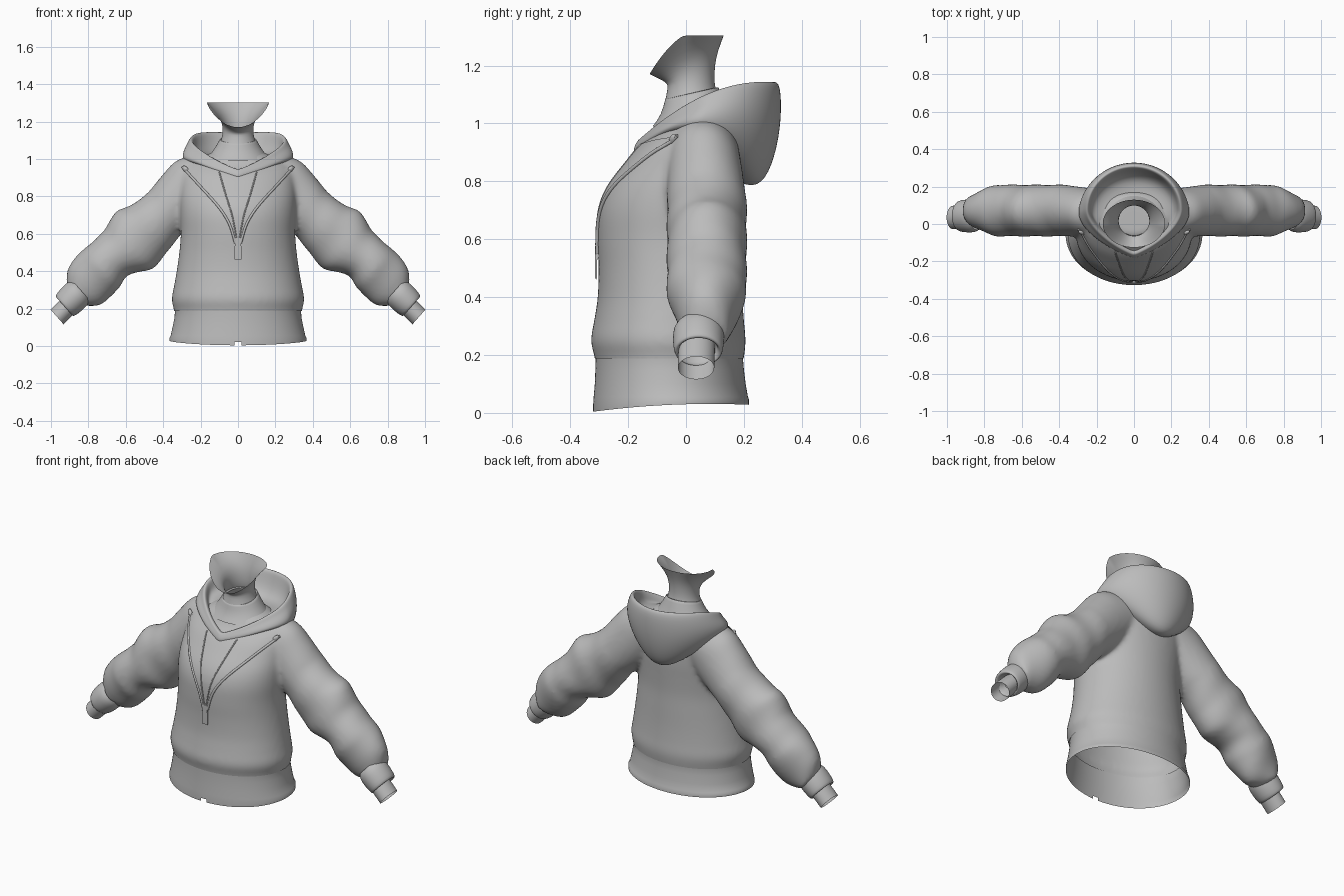
import bpy, bmesh, math
from mathutils import Vector
from mathutils.bvhtree import BVHTree

cube = bpy.data.objects.get("Cube")
if cube:
    bpy.data.objects.remove(cube)

grey = bpy.data.materials.new("plain grey")
grey.use_nodes = True
grey.diffuse_color = (0.5, 0.5, 0.5, 1)
grey.node_tree.nodes["Principled BSDF"].inputs["Base Color"].default_value = (0.5, 0.5, 0.5, 1)


def ring(w, yf, yb, zf, zs=None, zb=None, back=0.0, front=0.0, point=0.0, n=64):
    """Oval ring whose height runs front, side, back; front and back narrow its ends,
    point turns the front into a V."""
    zs = zf if zs is None else zs
    zb = zs if zb is None else zb
    pts = []
    for i in range(n):
        a = math.tau * i / n
        c, s = math.cos(a), math.sin(a)
        x = w * s * (1 - (front if c > 0 else back) * c * c)
        if c > 0:
            c += point * (1 - abs(s) - c)
        y = (yf + yb) / 2 - (yb - yf) / 2 * c
        z = zs + (zf - zb) / 2 * c + ((zf + zb) / 2 - zs) * c * c
        pts.append(Vector((x, y, z)))
    return pts


def arm_ring(t, lo, hi, yf, yb, side, fold=0.0, n=32):
    """Oval ring across the sleeve; t runs along it, lo and hi are its under and upper edges."""
    along, up = Vector((.747, 0, -.664)), Vector((.664, 0, .747))
    pts = []
    for i in range(n):
        a = math.tau * i / n
        k = 1 + fold * math.sin(38 * t + 2 * math.sin(a + 1))
        p = along * t + up * ((lo + hi) / 2 + (hi - lo) / 2 * k * math.sin(a))
        p.y = (yf + yb) / 2 + (yb - yf) / 2 * k * math.cos(a)
        p.x *= side
        pts.append(p)
    return pts


def skin(bm, rings, caps=False):
    rows = [[bm.verts.new(p) for p in r] for r in rings]
    n = len(rows[0])
    for a, b in zip(rows, rows[1:]):
        for i in range(n):
            j = (i + 1) % n
            bm.faces.new((a[i], a[j], b[j], b[i]))
    if caps:
        bm.faces.new(rows[0])
        bm.faces.new(rows[-1])
    bmesh.ops.recalc_face_normals(bm, faces=bm.faces[:])


def finish(name, bm, subsurf=0, angle=50):
    mesh = bpy.data.meshes.new(name)
    bm.to_mesh(mesh)
    bm.free()
    mesh.materials.append(grey)
    mesh.shade_smooth()
    mesh.set_sharp_from_angle(angle=math.radians(angle))
    ob = bpy.data.objects.new(name, mesh)
    bpy.context.collection.objects.link(ob)
    if subsurf:
        m = ob.modifiers.new("soft", 'SUBSURF')
        m.levels = m.render_levels = subsurf
    return ob


def shell(name, rings, subsurf=1, angle=180):
    bm = bmesh.new()
    skin(bm, rings)
    return finish(name, bm, subsurf, angle)


def sample(path, u):
    """Smooth point on a short control path, u from 0 to 1."""
    f = u * (len(path) - 1)
    i = min(int(f), len(path) - 2)
    p = [Vector(path[min(max(i + k, 0), len(path) - 1)]) for k in (-1, 0, 1, 2)]
    f -= i
    return p[1] + (p[2] - p[0]) * (f / 2) + (2 * p[0] - 5 * p[1] + 4 * p[2] - p[3]) * (f * f / 2) \
        + (3 * p[1] - 3 * p[2] + p[3] - p[0]) * (f ** 3 / 2)


# Body and sleeves, fused into one soft surface
TORSO = [(.34, -.31, .19, .14), (.342, -.315, .2, .19), (.354, -.328, .206, .25),
         (.342, -.317, .2, .32), (.328, -.305, .195, .4), (.314, -.302, .192, .5),
         (.306, -.305, .19, .6), (.31, -.3, .195, .7), (.312, -.272, .2, .78),
         (.31, -.215, .2, .86), (.304, -.168, .195, .92), (.278, -.115, .18, .97),
         (.17, -.085, .16, 1.02), (.11, -.06, .12, 1.05)]
# Each sleeve point: t, under edge, upper edge (front and back follow from t)
SLEEVE = [(-.48, .64, .935), (-.4, .635, .962), (-.3, .64, .952), (-.16, .645, .932),
          (-.06, .63, .95), (0, .615, .968), (.07, .615, .958), (.13, .645, .938), (.2, .675, .932),
          (.27, .655, .938), (.34, .648, .93), (.41, .658, .912), (.455, .69, .87), (.48, .72, .83)]
bm = bmesh.new()
skin(bm, [ring(*sample(TORSO, i / 52), back=-.03, front=-.03) for i in range(53)], caps=True)
for side in (1, -1):
    rings = []
    for i in range(53):
        t, lo, hi = sample(SLEEVE, i / 52)
        taper = max(0, t - .28) * .33
        shoulder = max(0, -.2 - t) * .1
        rings.append(arm_ring(t, lo, hi, -.066 + taper, .21 - taper - shoulder, side,
                              fold=.016 if t > -.2 else 0))
    skin(bm, rings, caps=True)
body = finish("body_and_sleeves", bm)
m = body.modifiers.new("fuse", 'REMESH')
m.mode, m.voxel_size = 'VOXEL', .013
m = body.modifiers.new("relax", 'SMOOTH')
m.factor, m.iterations = .5, 7
fused = bpy.data.meshes.new_from_object(body.evaluated_get(bpy.context.evaluated_depsgraph_get()))
body.modifiers.clear()
bm = bmesh.new()
bm.from_mesh(fused)
# Open the lower edge above the hem, leaving the sleeves whole
low = [f for f in bm.faces if abs(f.calc_center_median().x) < .45]
geom = list({v for f in low for v in f.verts}) + list({e for f in low for e in f.edges}) + low
bmesh.ops.bisect_plane(bm, geom=geom, plane_co=(0, 0, .188), plane_no=(0, 0, 1), clear_inner=True)
bm.to_mesh(body.data)
surface = BVHTree.FromBMesh(bm)
bm.free()
body.data.shade_smooth()


def on_front(x, z, lift):
    hit = surface.ray_cast(Vector((x, -2, z)), Vector((0, 1, 0)))[0]
    return Vector((x, (hit.y if hit else -.1) - lift, z))


# Hem band with a small notch at the front
HEM = [(.338, -.312, .198, .195), (.337, -.312, .197, .185), (.34, -.313, .2, .15),
       (.35, -.315, .206, .1), (.36, -.319, .214, .055), (.366, -.321, .218, .022, .045),
       (.366, -.321, .218, .004, .028)]
bm = bmesh.new()
skin(bm, [ring(*r, back=-.05, front=-.04, n=128) for r in HEM])
notch = [f for f in bm.faces if f.calc_center_median().z < .02
         and abs(f.calc_center_median().x) < .015 and f.calc_center_median().y < 0]
bmesh.ops.delete(bm, geom=notch, context='FACES')
finish("hem_band", bm)

# Hood lying on the back, from its lower edge over the rim to the inside
HOOD = [(.22, -.15, .17, .88, .965, .8, .2), (.275, -.175, .25, .888, .975, .772, .25),
        (.3, -.183, .298, .9, 1.005, .85, .15), (.292, -.183, .328, .915, 1.045, .98),
        (.27, -.174, .33, .932, 1.08, 1.11), (.256, -.165, .315, .945, 1.107, 1.148),
        (.24, -.148, .297, .942, 1.098, 1.138), (.233, -.13, .288, .93, 1.068, 1.1),
        (.22, -.118, .25, .925, 1.02, 1.0), (.13, -.085, .15, 1.0, 1.02, 1.0)]
shell("hood", [ring(*r, point=.4) for r in HOOD], 2)

# Neck with a flared top cut level at the back, and the collar around it
brim = ring(.167, -.126, .13, 1.17, 1.31, 1.303)
for p in brim:
    p.z = min(p.z, 1.303)
shell("neck", [ring(.15, -.1, .15, 1.0), ring(.1, -.072, .118, 1.07), ring(.084, -.064, .1, 1.12),
               ring(.08, -.062, .098, 1.135, 1.16), ring(.088, -.08, .1, 1.148, 1.205),
               ring(.118, -.105, .11, 1.16, 1.25), brim])
shell("inner_collar", [ring(.18, -.115, .17, .99), ring(.13, -.085, .14, 1.03, 1.045),
                       ring(.1, -.073, .115, 1.08, 1.1, 1.12), ring(.094, -.07, .11, 1.088, 1.11, 1.13),
                       ring(.086, -.062, .102, 1.07, 1.09, 1.11)])

OUTER = [(.297, .957), (.2, .852), (.1, .74), (.045, .65), (.014, .55)]
INNER = [(.1, .93), (.066, .81), (.035, .71), (.018, .63), (.005, .55)]


def sweep(name, path, side, radius):
    curve = bpy.data.curves.new(name, 'CURVE')
    curve.dimensions = '3D'
    curve.bevel_depth, curve.bevel_resolution = radius, 2
    curve.use_fill_caps = True
    spline = curve.splines.new('POLY')
    spline.points.add(30)
    for i, pt in enumerate(spline.points):
        x, z = sample(path, i / 30)
        pt.co = (*on_front(x * side, z, .003), 1)
    spline.use_smooth = True
    curve.materials.append(grey)
    bpy.context.collection.objects.link(bpy.data.objects.new(name, curve))


for side, label in ((1, "left"), (-1, "right")):
    # Cuff and wrist
    shell(label + "_cuff", [arm_ring(*r, side) for r in (
        (.43, .71, .85, -.03, .125), (.45, .698, .862, -.045, .132), (.5, .696, .86, -.046, .132),
        (.545, .7, .853, -.042, .128), (.556, .708, .845, -.036, .122), (.55, .718, .83, -.025, .112),
        (.5, .73, .81, -.015, .1))])
    shell(label + "_wrist", [arm_ring(*r, side) for r in (
        (.48, .715, .82, -.025, .1), (.56, .71, .816, -.028, .1), (.62, .706, .812, -.028, .098))])
    # Raised placket and its two edges
    bm = bmesh.new()
    rows = []
    for i in range(31):
        a, b = sample(OUTER, i / 30), sample(INNER, i / 30)
        mix = [a.lerp(b, j / 8) for j in range(9)]
        rows.append([bm.verts.new(on_front(p.x * side, p.y, .005)) for p in mix])
    for a, b in zip(rows, rows[1:]):
        for j in range(8):
            bm.faces.new((a[j], a[j + 1], b[j + 1], b[j])[::side])
    finish(label + "_placket", bm)
    sweep(label + "_outer_piping", OUTER, side, .007)
    sweep(label + "_inner_piping", INNER, side, .004)
    # Rounded tab at the top of the placket
    bm = bmesh.new()
    bmesh.ops.create_uvsphere(bm, u_segments=16, v_segments=10, radius=1)
    bmesh.ops.scale(bm, vec=(.024, .011, .013), verts=bm.verts)
    tab = finish(label + "_tab", bm)
    tab.location = on_front(.28 * side, .945, .004)
    tab.rotation_euler = (0, -.8 * side, .5 * side)

# Zip slider and pull
top = on_front(0, .54, 0)
for name, size, z, lift in (("zip_slider", (.03, .014, .05), .555, .005), ("zip_pull", (.036, .008, .078), .5, .008)):
    bm = bmesh.new()
    bmesh.ops.create_cube(bm, size=1)
    bmesh.ops.scale(bm, vec=size, verts=bm.verts)
    bmesh.ops.bevel(bm, geom=bm.edges[:], offset=.003, segments=2, affect='EDGES')
    ob = finish(name, bm, angle=30)
    ob.location = (0, top.y - lift, z)
